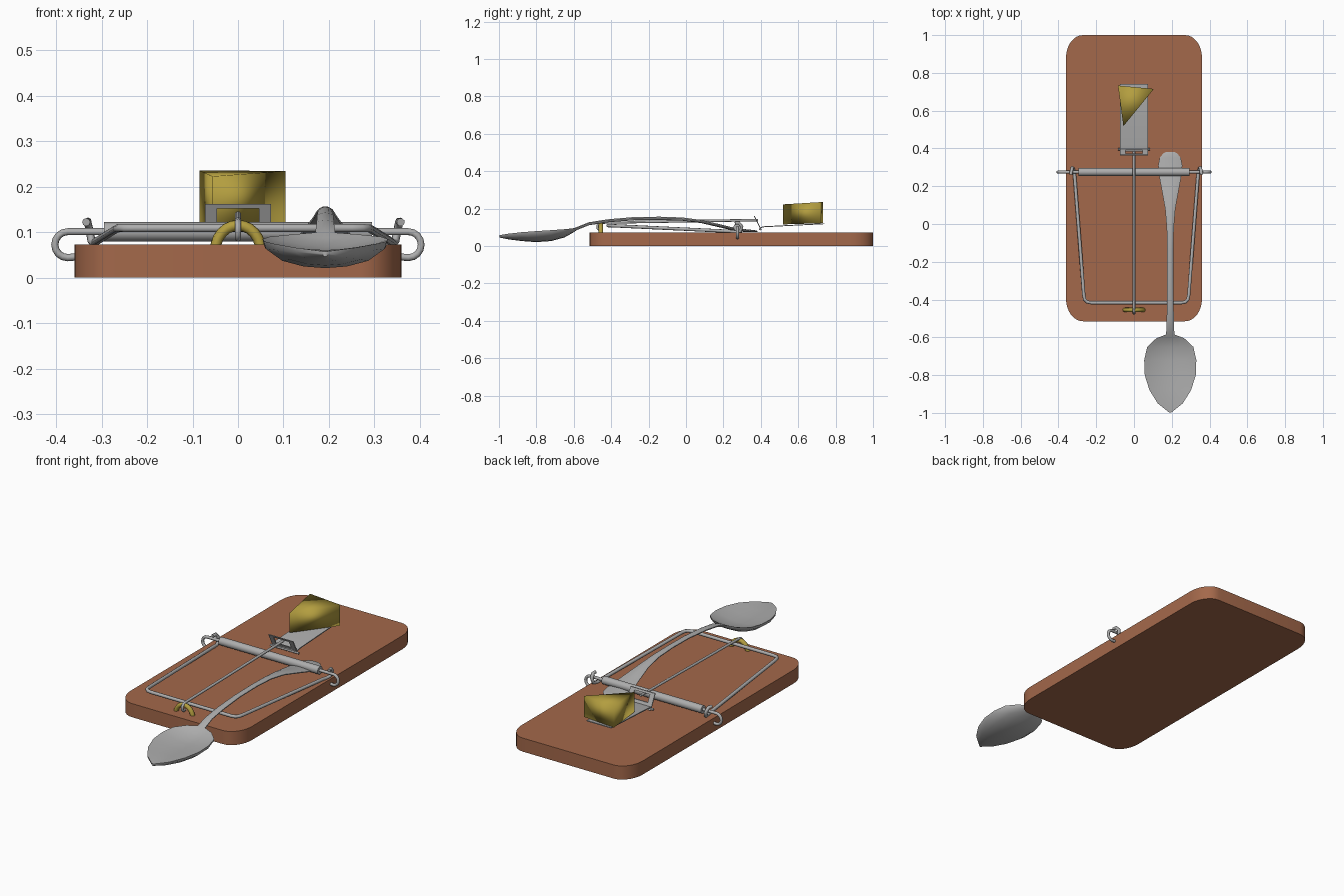
import bpy, bmesh, math
from mathutils import Vector


def material(name, rgb):
    m = bpy.data.materials.new(name)
    m.diffuse_color = (*rgb, 1)
    return m


WOOD = material("brown wood", (0.37, 0.14, 0.07))
STEEL = material("grey steel", (0.42, 0.42, 0.42))
YELLOW = material("cheese yellow", (0.45, 0.34, 0.05))


def finish(name, bm, mat, angle=40):
    bmesh.ops.recalc_face_normals(bm, faces=bm.faces)
    me = bpy.data.meshes.new(name)
    bm.to_mesh(me)
    bm.free()
    ob = bpy.data.objects.new(name, me)
    bpy.context.collection.objects.link(ob)
    me.materials.append(mat)
    bpy.ops.object.select_all(action='DESELECT')
    ob.select_set(True)
    bpy.context.view_layer.objects.active = ob
    bpy.ops.object.shade_smooth_by_angle(angle=math.radians(angle))
    return ob


def loft(name, rings, mat, angle=40):
    """Skin a list of equal-length point rings and cap both ends."""
    bm = bmesh.new()
    vs = [[bm.verts.new(p) for p in r] for r in rings]
    n = len(vs[0])
    for a, b in zip(vs, vs[1:]):
        for i in range(n):
            bm.faces.new((a[i], a[(i + 1) % n], b[(i + 1) % n], b[i]))
    bm.faces.new(vs[0])
    bm.faces.new(vs[-1])
    return finish(name, bm, mat, angle)


def tube(name, pts, radius, mat, sides=8):
    """Sweep a round section along a path."""
    pts = [Vector(p) for p in pts]
    rings, side = [], None
    for i, p in enumerate(pts):
        d = (pts[min(i + 1, len(pts) - 1)] - pts[max(i - 1, 0)]).normalized()
        side = d.orthogonal() if side is None else side - d * side.dot(d)
        side.normalize()
        up = d.cross(side)
        rings.append([p + radius * (side * math.cos(t) + up * math.sin(t))
                      for t in (2 * math.pi * k / sides for k in range(sides))])
    return loft(name, rings, mat, 60)


def arc(cx, cy, rx, ry, a0, a1, n):
    return [(cx + rx * math.cos(math.radians(a0 + (a1 - a0) * k / n)),
             cy + ry * math.sin(math.radians(a0 + (a1 - a0) * k / n)))
            for k in range(n + 1)]


# Wooden board with rounded corners
outline = (arc(0.27, 0.88, 0.09, 0.12, 0, 90, 8) + arc(-0.27, 0.88, 0.09, 0.12, 90, 180, 8)
           + arc(-0.27, -0.395, 0.09, 0.12, 180, 270, 8) + arc(0.27, -0.395, 0.09, 0.12, 270, 360, 8))
loft("board", [[(x, y, z) for x, y in outline] for z in (0, 0.073)], WOOD)

# Spring coil sleeve and its axle, whose ends curl back into the board
SY, SZ = 0.275, 0.101
tube("spring", [(-0.295, SY, SZ), (0.295, SY, SZ)], 0.021, STEEL, 16)
hook = arc(0.375, 0.0725, 0.028, 0.0285, 90, -90, 8)
right = [(x, SY, z) for x, z in hook] + [(0.352, SY, 0.046)]
left = [(-x, y, z) for x, y, z in reversed(right)]
tube("axle", left + right, 0.008, STEEL)

# Hammer wire: crossbar, two arms and hooked ends around the axle
MX = 0.012


def arm(s):
    pts = [(0.352, 0.262, 0.122), (0.349, 0.282, 0.124), (0.345, 0.298, 0.105),
           (0.340, 0.292, 0.080), (0.334, 0.270, 0.075), (0.331, 0.235, 0.079),
           (0.284, -0.375, 0.108), (0.279, -0.400, 0.109), (0.266, -0.413, 0.109),
           (0.245, -0.417, 0.109)]
    return [(MX + s * (x - 0.006), y, z) for x, y, z in pts]


tube("hammer_wire", arm(-1) + arm(1)[::-1], 0.009, STEEL)

# Holding rod with a small hook at the front
tube("holding_rod", [(0, -0.450, 0.088), (0, -0.462, 0.086), (0, -0.472, 0.095),
                     (0, -0.473, 0.112), (0, -0.462, 0.123), (0, -0.44, 0.126),
                     (0, 0.385, 0.139)], 0.007, STEEL)

# Arched staple that holds the rod
tube("staple", [(x, -0.455, z) for x, z in arc(0, 0.06, 0.05, 0.055, 0, 180, 12)], 0.012, YELLOW)

# Bait plate: sloping tray
loft("bait_tray", [[(-0.073, y, z), (0.073, y, z), (0.073, y, z + 0.005), (-0.073, y, z + 0.005)]
                   for y, z in ((0.392, 0.095), (0.42, 0.101), (0.74, 0.117))], STEEL, 30)

# Bait plate: upright frame with a window, leaning forward
bm = bmesh.new()


def frame_ring(w, lo, hi, off):
    return [bm.verts.new((x, 0.400 - (z - 0.085) * 0.5 + off, z))
            for x, z in ((-w, lo), (w, lo), (w, hi), (-w, hi))]


rings = [frame_ring(*a) for a in ((0.073, 0.085, 0.162, 0), (0.046, 0.115, 0.152, 0),
                                  (0.046, 0.115, 0.152, 0.006), (0.073, 0.085, 0.162, 0.006))]
for k in range(4):
    a, b = rings[k], rings[(k + 1) % 4]
    for i in range(4):
        bm.faces.new((a[i], a[(i + 1) % 4], b[(i + 1) % 4], b[i]))
finish("bait_frame", bm, STEEL, 30)
tube("bait_hinge", [(-0.085, 0.396, 0.09), (0.085, 0.396, 0.09)], 0.006, STEEL)

# Cheese wedge
wedge = [(-0.085, 0.733), (-0.056, 0.518), (0.105, 0.715)]
loft("cheese", [[(x, y, base + (y - 0.52) * slope) for x, y in wedge]
                for base, slope in ((0.116, 0.03), (0.223, 0.06))], YELLOW, 180)

# Spoon: y, half width, rim height, hollow of the top (negative is domed), depth of the back
SPOON = [(-0.998, 0.006, 0.058, 0.0, 0.012), (-0.950, 0.066, 0.066, 0.005, 0.030),
         (-0.880, 0.110, 0.074, 0.014, 0.047), (-0.800, 0.135, 0.080, 0.022, 0.059),
         (-0.720, 0.138, 0.085, 0.026, 0.058), (-0.650, 0.122, 0.090, 0.022, 0.044),
         (-0.605, 0.074, 0.095, 0.008, 0.024), (-0.585, 0.022, 0.099, -0.002, 0.014),
         (-0.520, 0.019, 0.122, -0.005, 0.011), (-0.420, 0.018, 0.137, -0.006, 0.010),
         (-0.280, 0.016, 0.148, -0.007, 0.010), (-0.140, 0.016, 0.150, -0.007, 0.010),
         (-0.020, 0.019, 0.146, -0.007, 0.010), (0.080, 0.027, 0.133, -0.007, 0.010),
         (0.180, 0.045, 0.110, -0.007, 0.010), (0.250, 0.058, 0.093, -0.007, 0.009),
         (0.310, 0.064, 0.084, -0.007, 0.008), (0.350, 0.056, 0.081, -0.006, 0.006),
         (0.375, 0.036, 0.080, -0.004, 0.005), (0.382, 0.020, 0.079, -0.002, 0.004)]
rings = []
for y, w, rim, dip, depth in SPOON:
    top = [(0.192 + w * t, y, rim - dip * (1 - t * t)) for t in (-1, -0.8, -0.4, 0, 0.4, 0.8, 1)]
    back = [(0.192 + w * t, y, rim - 0.003 - (depth - 0.003) * math.sqrt(1 - t * t))
            for t in (0.97, 0.7, 0.35, 0, -0.35, -0.7, -0.97)]
    rings.append(top + back)
loft("spoon", rings, STEEL, 50)
